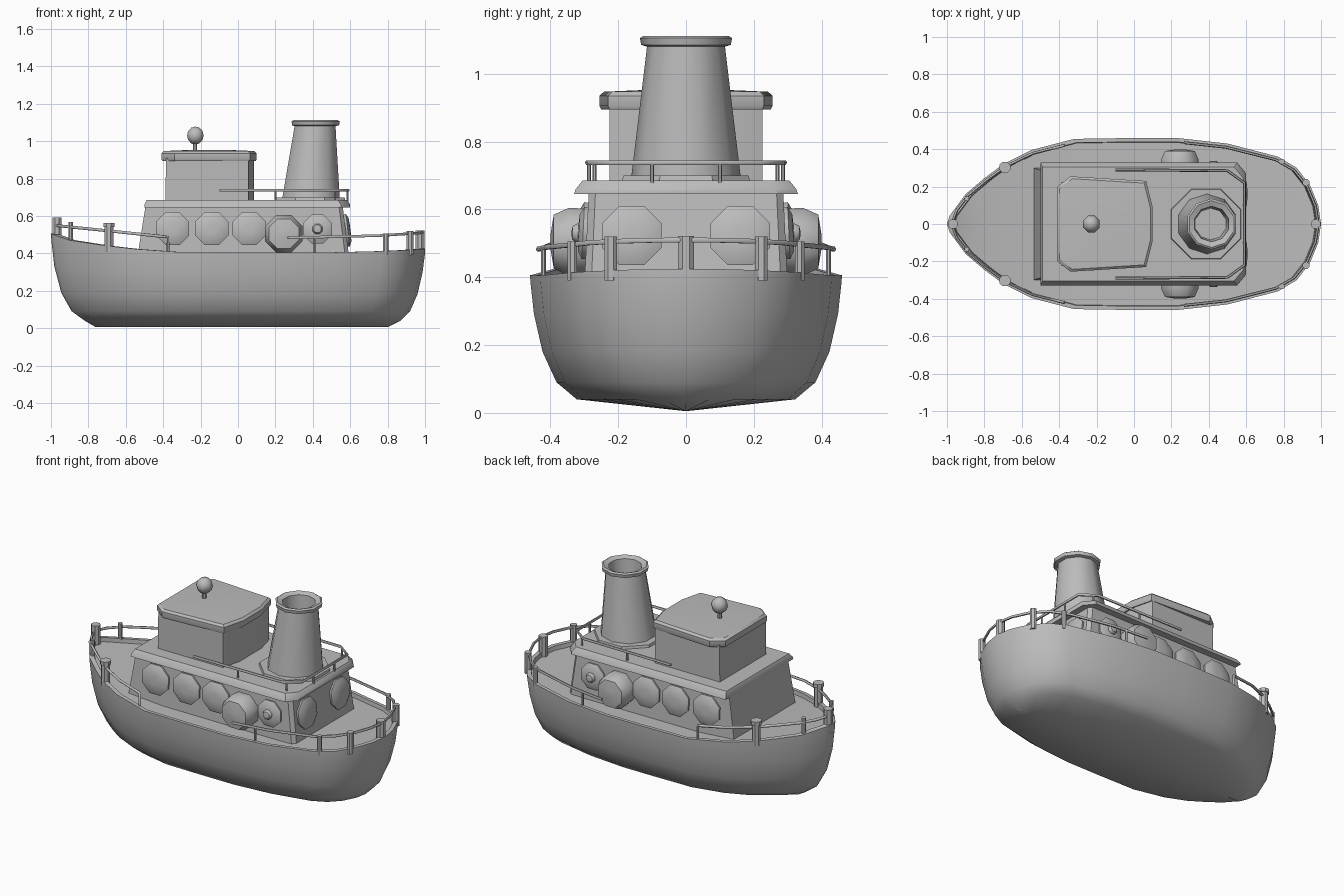
import bpy, bmesh, math
from mathutils import Vector, Matrix

if "Cube" in bpy.data.objects:
    bpy.data.objects.remove(bpy.data.objects["Cube"])

grey = bpy.data.materials.new("painted_grey")
grey.diffuse_color = (0.5, 0.5, 0.5, 1)
grey.use_nodes = True
grey.node_tree.nodes["Principled BSDF"].inputs["Base Color"].default_value = grey.diffuse_color


def finish(name, me, angle=35):
    me.materials.clear()
    me.materials.append(grey)
    me.shade_smooth()
    me.set_sharp_from_angle(angle=math.radians(angle))
    ob = bpy.data.objects.new(name, me)
    bpy.context.collection.objects.link(ob)
    return ob


def loft(name, rings, angle=35, matrix=None, caps=True):
    """Skin a list of equal-length point rings and cap both ends."""
    bm = bmesh.new()
    vs = [[bm.verts.new(p) for p in r] for r in rings]
    n = len(rings[0])
    for a, b in zip(vs, vs[1:]):
        for i in range(n):
            j = (i + 1) % n
            bm.faces.new((a[i], a[j], b[j], b[i]))
    if caps:
        bm.faces.new(vs[0][::-1])
        bm.faces.new(vs[-1])
    bmesh.ops.remove_doubles(bm, verts=bm.verts, dist=0.0005)
    bmesh.ops.dissolve_degenerate(bm, edges=bm.edges, dist=0.0001)
    bmesh.ops.recalc_face_normals(bm, faces=bm.faces)
    if matrix:
        bm.transform(matrix)
    me = bpy.data.meshes.new(name)
    bm.to_mesh(me)
    bm.free()
    return finish(name, me, angle)


def circle(r, z, n=8, cx=0, cy=0):
    return [(cx + r * math.cos(2 * math.pi * (i + .5) / n),
             cy + r * math.sin(2 * math.pi * (i + .5) / n), z) for i in range(n)]


def post(name, x, y, z0, z1, r, n=8):
    return loft(name, [circle(r, z0, n, x, y), circle(r, z1, n, x, y)])


def tube(name, pts, r=0.008):
    cu = bpy.data.curves.new(name, 'CURVE')
    cu.dimensions = '3D'
    cu.bevel_depth, cu.bevel_resolution, cu.use_fill_caps = r, 1, True
    sp = cu.splines.new('POLY')
    sp.points.add(len(pts) - 1)
    for p, co in zip(sp.points, pts):
        p.co = (*co, 1)
    tmp = bpy.data.objects.new(name + "_path", cu)
    me = bpy.data.meshes.new_from_object(tmp)
    bpy.data.objects.remove(tmp)
    return finish(name, me, 60)


def interp(pts, x):
    for (x0, a), (x1, b) in zip(pts, pts[1:]):
        if x <= x1:
            return a + (b - a) * max(0, (x - x0) / (x1 - x0))
    return pts[-1][1]


# Hull: plan outline and sheer line, bow at -x
PLAN = [(-1, 0), (-.985, .045), (-.9, .16), (-.8, .245), (-.7, .32), (-.55, .395), (-.32, .455),
        (0, .46), (.23, .46), (.5, .43), (.77, .36), (.87, .3), (.94, .21), (.985, .1), (1, 0)]
SHEER = [(-1, .505), (-.9, .47), (-.7, .44), (-.4, .407), (.6, .405), (.85, .415), (1, .425)]


def hull_ring(z, sy, bow, stern, drop=0.0):
    half = [(x * (bow if x < 0 else stern), w * sy, x) for x, w in PLAN]
    loop = half + [(x, -y, u) for x, y, u in half[-2:0:-1]]
    return [(x, y, z * (1 + (interp(SHEER, u) / .4 - 1) * (z / .4) ** 2) - drop) for x, y, u in loop]


loft("hull", [
    hull_ring(.005, 0, .76, .80), hull_ring(.04, .70, .82, .87), hull_ring(.09, .83, .89, .92),
    hull_ring(.18, .92, .945, .96), hull_ring(.29, .975, .982, .987), hull_ring(.38, .997, .998, 1),
    hull_ring(.4, 1, 1, 1), hull_ring(.4, .955, .965, .975), hull_ring(.4, .95, .96, .97, .025),
    hull_ring(.4, 0, .96, .97, .025)], 40, caps=False)

# Lower cabin and its roof slab
box = lambda x0, x1, y, z, c=0.0, d=0.0: [
    (x0, -y, z), (x1 - c, -y, z), (x1, -y + d, z), (x1, y - d, z), (x1 - c, y, z), (x0, y, z)]
loft("lower_cabin", [box(-.54, .595, .30, .37, .02, .02), box(-.495, .56, .287, .65, .02, .02)])
loft("lower_roof", [box(-.5, .6, .33, .645, .05, .06), box(-.5, .6, .325, .66, .05, .06),
                    box(-.488, .585, .305, .685, .05, .06)])

# Upper cabin (wheelhouse) with domed roof
loft("wheelhouse", [box(-.388, .085, .225, .67, .03, .12), box(-.385, .085, .225, .91, .03, .12)])


def roof_plan(s, z):
    half = [(-.41, .2), (-.34, .255), (.065, .23), (.10, .09)]
    return [(-.155 + (x + .155) * s, y * s, z) for x, y in half + [(x, -y) for x, y in half[::-1]]]


loft("wheelhouse_roof", [roof_plan(.98, .895), roof_plan(1, .905), roof_plan(1, .935),
                         roof_plan(.95, .947), roof_plan(.5, .952)])

# Mast with ball lamp
post("lamp_stem", -.23, 0, .94, 1.0, .012)
ball = [circle(.048 * math.sin(math.pi * k / 6), 1.03 - .048 * math.cos(math.pi * k / 6), 8, -.228)
        for k in range(7)]
loft("lamp_ball", ball, 60, caps=False)

# Funnel, hollow at the top, on a flat base ring
loft("funnel_base", [circle(.205, .68, 8, .385), circle(.2, .70, 8, .385)])
loft("funnel", [circle(.162, .69, 10, .39), circle(.115, 1.08, 10, .412), circle(.132, 1.085, 10, .415),
                circle(.136, 1.105, 10, .415), circle(.125, 1.112, 10, .415), circle(.095, 1.1, 10, .415),
                circle(.085, .95, 10, .41)], 40)


def porthole(name, pos, normal, r, depth, face=.72):
    m = Matrix.Translation(pos) @ Vector(normal).to_track_quat('Z', 'Y').to_matrix().to_4x4()
    loft(name, [circle(r * .97, -.01), circle(r, depth * .5), circle(r * face, depth),
                circle(r * .25, depth * 1.1)], 45, m)


# Portholes, side vents and knobs, mirrored to both sides
for s, side in ((-1, "right"), (1, "left")):
    n = (0, s, .05)
    for i, x in enumerate((-.35, -.14, .06)):
        porthole(f"porthole_{side}_{i}", (x, s * .291, .532), n, .096, .027)
    porthole(f"porthole_{side}_3", (.425, s * .291, .53), n, .083, .025)
    porthole(f"porthole_knob_{side}", (.425, s * .31, .53), n, .03, .025)
    porthole(f"side_vent_{side}", (.245, s * .30, .505), (0, s, 0), .108, .09, .8)
    porthole(f"back_porthole_{side}", (.575, s * .16, .522), (1, 0, .12), .095, .024)

# Roof railing around the funnel
tube("roof_rail", [(-.1, .29, .738), (.5, .285, .738), (.59, .22, .738),
                   (.59, -.22, .738), (.5, -.285, .738), (-.1, -.29, .738)])
for s in (-1, 1):
    for x, y in ((.2, .286), (.52, .27), (.585, .1)):
        post("roof_rail_post", x, s * y, .67, .738, .006, 6)

# Deck railings follow the hull outline
edge = lambda x, k=.955: interp(PLAN, x) * k


def rail(name, xs, z_pts, tip, end_z):
    half = [(x * .985, edge(x), interp(z_pts, x)) for x in xs]
    half.insert(0, (half[0][0], half[0][1], end_z))
    tube(name, half + [tip] + [(x, -y, z) for x, y, z in half[::-1]])


rail("bow_rail", (-.38, -.4, -.55, -.7, -.8, -.9, -.96), [(-1, .55), (-.7, .52), (-.38, .487)],
     (-.975, 0, .55), .40)
rail("stern_rail", (.27, .5, .77, .87, .94, .985), [(.27, .483), (.77, .495), (1, .51)],
     (.985, 0, .51), .483)

# Posts and bollards
post("bow_post", -.968, 0, .45, .592, .027)
post("stern_post", .972, 0, .40, .522, .026)
for s in (-1, 1):
    post("bow_bollard", -.69, s * .303, .41, .54, .025)
    post("bow_bollard_cap", -.69, s * .303, .54, .562, .032)
    post("bow_rail_post", -.895, s * .135, .43, .568, .013)
    post("side_rail_post", .41, s * edge(.41), .38, .485, .007, 6)
    post("stern_rail_post_a", .79, s * .335, .39, .505, .015)
    post("stern_rail_post_b", .92, s * .222, .39, .52, .02)
